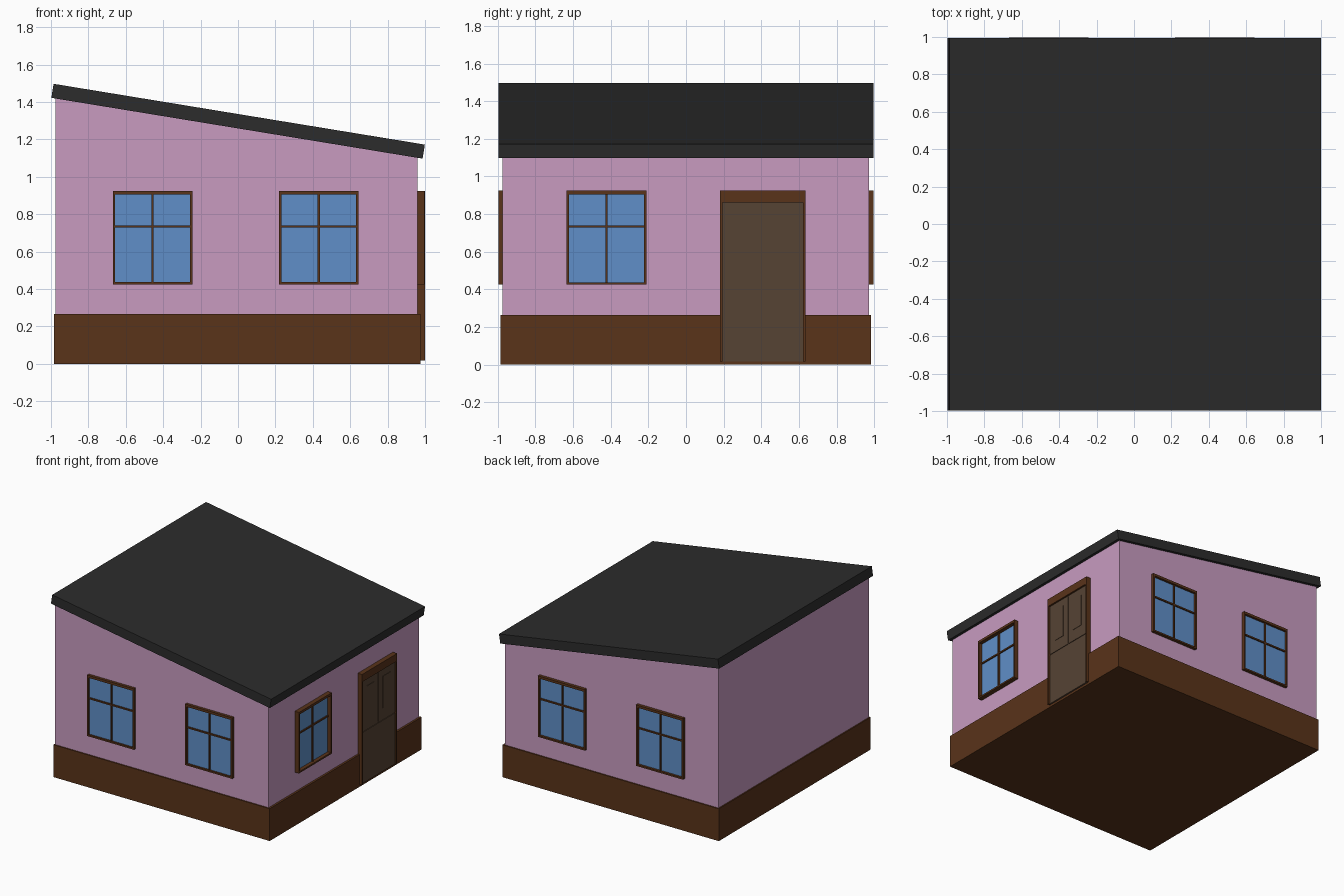
import bpy, bmesh
from mathutils import Vector

if "Cube" in bpy.data.objects:
    bpy.data.objects.remove(bpy.data.objects["Cube"])


def material(name, rgb):
    m = bpy.data.materials.new(name)
    m.diffuse_color = (*rgb, 1)
    m.use_nodes = True
    m.node_tree.nodes["Principled BSDF"].inputs["Base Color"].default_value = m.diffuse_color
    return m


BROWN = material("brown_trim", (0.10, 0.033, 0.010))
PINK = material("pink_wall", (0.58, 0.33, 0.53))
DARK = material("dark_roof", (0.025, 0.025, 0.025))
BLUE = material("blue_glass", (0.115, 0.275, 0.58))
DOOR = material("door_wood", (0.093, 0.056, 0.034))


def finish(name, bm, mat):
    bmesh.ops.recalc_face_normals(bm, faces=bm.faces)
    me = bpy.data.meshes.new(name)
    bm.to_mesh(me)
    bm.free()
    me.materials.append(mat)
    ob = bpy.data.objects.new(name, me)
    bpy.context.collection.objects.link(ob)
    return ob


def add_box(bm, lo, hi):
    lo, hi = Vector(lo), Vector(hi)
    vs = bmesh.ops.create_cube(bm, size=1)["verts"]
    for v in vs:
        v.co = (lo + hi) / 2 + v.co * (hi - lo)


def prism(name, profile, y0, y1, mat):
    """Extrude an x-z profile along y."""
    bm = bmesh.new()
    face = bm.faces.new([bm.verts.new((x, y0, z)) for x, z in profile])
    new = bmesh.ops.extrude_face_region(bm, geom=[face])["geom"]
    moved = [g for g in new if isinstance(g, bmesh.types.BMVert)]
    bmesh.ops.translate(bm, vec=(0, y1 - y0, 0), verts=moved)
    return finish(name, bm, mat)


def on_wall(name, side, boxes, mat):
    """Boxes (u0, u1, z0, z1, d0, d1): u along the wall, d outward from centre."""
    bm = bmesh.new()
    for u0, u1, z0, z1, d0, d1 in boxes:
        if side == "right":
            add_box(bm, (d0, u0, z0), (d1, u1, z1))
        elif side == "front":
            add_box(bm, (u0, -d1, z0), (u1, -d0, z1))
        else:
            add_box(bm, (u0, d0, z0), (u1, d1, z1))
    return finish(name, bm, mat)


def window(name, side, u, face):
    """Framed window with one mullion and one high crossbar."""
    h, z0, z1, s = 0.2125, 0.425, 0.925, 0.013
    back, out, bar = 0.94, 0.997, face + 0.017
    on_wall(name + "_frame", side, [
        (u - h, u - h + s, z0, z1, back, out),
        (u + h - s, u + h, z0, z1, back, out),
        (u - h + s, u + h - s, z0, z0 + s, back, out),
        (u - h + s, u + h - s, z1 - 0.02, z1, back, out),
        (u - 0.006, u + 0.006, z0 + s, z1 - 0.02, back, bar),
        (u - h + s, u + h - s, 0.728, 0.740, back, bar)], BROWN)
    on_wall(name + "_glass", side,
            [(u - h + s, u + h - s, z0 + s, z1 - 0.02, back, face + 0.007)], BLUE)


# Plinth
bm = bmesh.new()
add_box(bm, (-0.985, -0.985, 0), (0.977, 0.982, 0.265))
finish("plinth", bm, BROWN)

# Walls with sloping top, and tilted roof slab
prism("walls", [(-0.975, 0.2), (0.96, 0.2), (0.96, 1.104), (-0.975, 1.426)],
      -0.975, 0.972, PINK)
prism("roof", [(-0.998, 1.422), (0.987, 1.097), (0.999, 1.172), (-0.986, 1.497)],
      -0.997, 0.995, DARK)

# Windows: two front, two back, one right
for side, face in (("front", 0.975), ("back", 0.972)):
    for tag, u in (("left", -0.457), ("right", 0.432)):
        window(f"{side}_window_{tag}", side, u, face)
window("right_window", "right", -0.422, 0.96)

# Door frame
y0, y1, zb, zt = 0.18, 0.635, 0.018, 0.925
on_wall("door_frame", "right", [
    (y0, y0 + 0.013, zb, zt, 0.93, 0.999),
    (y1 - 0.013, y1, zb, zt, 0.93, 0.999),
    (y0 + 0.013, y1 - 0.013, 0.863, zt, 0.93, 0.999)], BROWN)

# Door leaf with shallow lower leaf and two upper panels
a, b, mid = y0 + 0.013, y1 - 0.013, (y0 + y1) / 2
on_wall("door_leaf", "right", [(a, b, zb, 0.863, 0.93, 0.982)], DOOR)
on_wall("door_panels", "right", [
    (a + 0.002, b - 0.002, zb + 0.002, 0.438, 0.97, 0.987),
    (a + 0.002, mid - 0.004, 0.446, 0.861, 0.97, 0.987),
    (mid + 0.004, b - 0.002, 0.446, 0.861, 0.97, 0.987),
    (a + 0.06, mid - 0.055, 0.54, 0.80, 0.97, 0.990),
    (mid + 0.055, b - 0.06, 0.54, 0.80, 0.97, 0.990)], DOOR)
